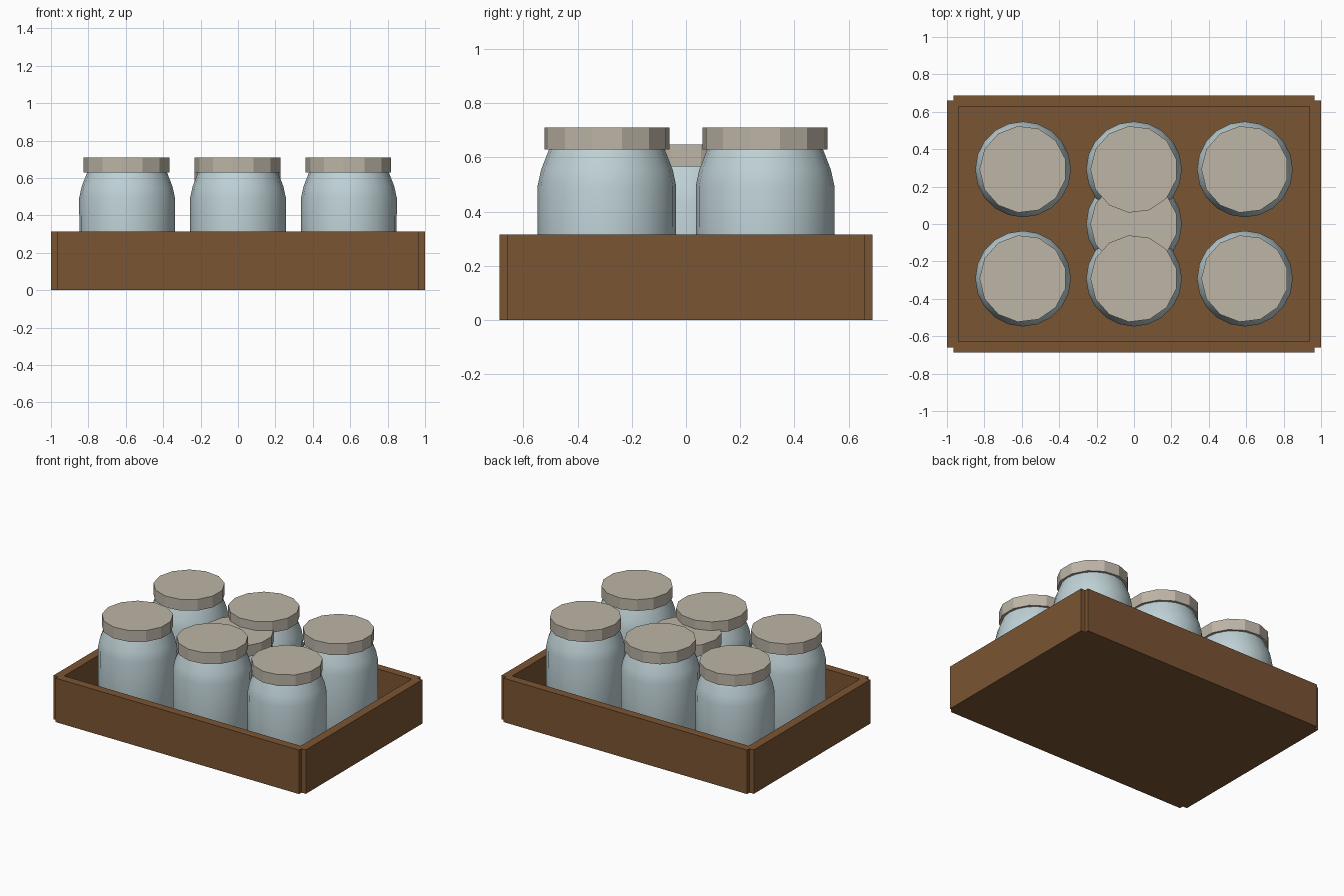
import bpy, bmesh, math

if "Cube" in bpy.data.objects:
    bpy.data.objects.remove(bpy.data.objects["Cube"])


def material(name, rgb):
    m = bpy.data.materials.new(name)
    m.diffuse_color = (*rgb, 1.0)
    m.use_nodes = True
    m.node_tree.nodes["Principled BSDF"].inputs["Base Color"].default_value = m.diffuse_color
    return m


WOOD = material("brown wood", (0.195, 0.089, 0.033))
GLASS = material("pale blue glass", (0.52, 0.64, 0.67))
LID = material("beige lid", (0.51, 0.46, 0.385))


def finish(name, bm, mat, smooth=False):
    bmesh.ops.recalc_face_normals(bm, faces=bm.faces)
    mesh = bpy.data.meshes.new(name)
    bm.to_mesh(mesh)
    bm.free()
    mesh.materials.append(mat)
    ob = bpy.data.objects.new(name, mesh)
    bpy.context.collection.objects.link(ob)
    if smooth:
        bpy.ops.object.select_all(action='DESELECT')
        ob.select_set(True)
        bpy.context.view_layer.objects.active = ob
        bpy.ops.object.shade_smooth_by_angle(angle=math.radians(40))
    return ob


def box(name, lo, hi, mat):
    bm = bmesh.new()
    bmesh.ops.create_cube(bm, size=1)
    for v in bm.verts:
        v.co = [(a + b) / 2 + c * (b - a) for a, b, c in zip(lo, hi, v.co)]
    return finish(name, bm, mat)


def lathe(name, profile, sides, centre, mat, smooth=False):
    """Closed solid from (radius, height) rings, first vertex towards -x."""
    bm = bmesh.new()
    rings = []
    for r, z in profile:
        ring = []
        for i in range(sides):
            a = math.pi + 2 * math.pi * i / sides
            ring.append(bm.verts.new((centre[0] + r * math.cos(a),
                                      centre[1] + r * math.sin(a), centre[2] + z)))
        rings.append(ring)
    for lower, upper in zip(rings, rings[1:]):
        for i in range(sides):
            j = (i + 1) % sides
            bm.faces.new((lower[i], lower[j], upper[j], upper[i]))
    bm.faces.new(rings[0])
    bm.faces.new(rings[-1])
    return finish(name, bm, mat, smooth)


# Crate: floor and four walls that leave small notches at the corners
H = 0.315
box("crate_floor", (-0.96, -0.65, 0), (0.96, 0.65, 0.063), WOOD)
for s, side in ((-1, "front"), (1, "back")):
    y = sorted((s * 0.628, s * 0.688))
    box(side + "_wall", (-0.966, y[0], 0), (0.966, y[1], H), WOOD)
for s, side in ((-1, "left"), (1, "right")):
    x = sorted((s * 0.938, s * 1.0))
    box(side + "_wall", (x[0], -0.66, 0), (x[1], 0.66, H), WOOD)

# Jars: six on the floor and one sunk in the middle
JAR = [(0.24, 0.0), (0.255, 0.06), (0.256, 0.43), (0.243, 0.49), (0.212, 0.57)]
CAP = [(0.233, 0.565), (0.233, 0.646)]
spots = [(x, y, 0.064) for x in (-0.593, 0, 0.593) for y in (-0.292, 0.292)]
spots.append((0, 0, 0.001))
for n, c in enumerate(spots, 1):
    lathe(f"jar_{n}", JAR, 20, c, GLASS, True)
    lathe(f"lid_{n}", CAP, 13, c, LID)
